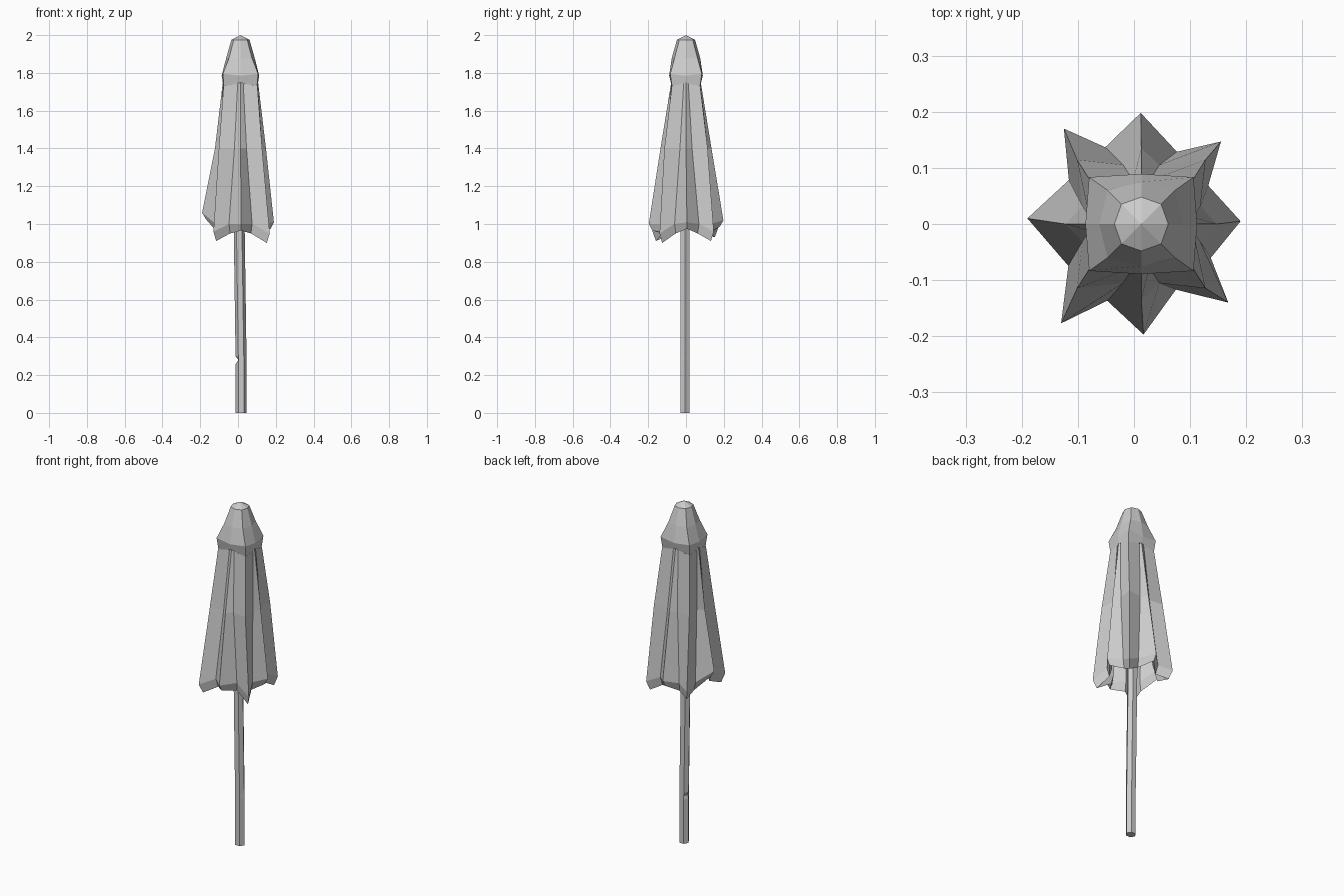
import bpy, bmesh, math
from mathutils import Vector

if "Cube" in bpy.data.objects:
    bpy.data.objects.remove(bpy.data.objects["Cube"], do_unlink=True)

grey = bpy.data.materials.new("plain grey")
grey.use_nodes = True
COLOUR = (0.6, 0.6, 0.6, 1)
grey.diffuse_color = COLOUR
grey.node_tree.nodes["Principled BSDF"].inputs["Base Color"].default_value = COLOUR

CX = 0.013  # the canopy leans slightly off centre


def loft(name, rings, cap_start=False, cap_end=False):
    """Skin a list of equal-length point rings into one flat-shaded object."""
    bm = bmesh.new()
    loops = [[bm.verts.new(p) for p in ring] for ring in rings]
    for a, b in zip(loops, loops[1:]):
        n = len(a)
        for i in range(n):
            j = (i + 1) % n
            bm.faces.new((a[i], a[j], b[j], b[i]))
    if cap_start:
        bm.faces.new(loops[0][::-1])
    if cap_end:
        bm.faces.new(loops[-1])
    bmesh.ops.recalc_face_normals(bm, faces=bm.faces)
    mesh = bpy.data.meshes.new(name)
    bm.to_mesh(mesh)
    bm.free()
    mesh.materials.append(grey)
    obj = bpy.data.objects.new(name, mesh)
    bpy.context.collection.objects.link(obj)
    return obj


def polar(r, degrees, z, sx=1.0, sy=1.0):
    a = math.radians(degrees)
    return Vector((CX + r * sx * math.cos(a), r * sy * math.sin(a), z))


def fold_ring(side, corner, valley, spread, z, sx=1.0, sy=1.0, drop=0.0):
    """Eight ridges with a valley between each; valleys hug the side ridges."""
    ring = []
    for k in range(8):
        is_side = k % 2 == 0
        ring.append(polar(side if is_side else corner, k * 45,
                          z if is_side else z - drop, sx, sy))
        angle = k * 45 + (spread if is_side else 45 - spread)
        ring.append(polar(valley, angle, z - drop * 0.3, sx, sy))
    return ring


# Hem of the canopy: ridge tips, and the valleys that follow them
tips = [(0.19, 0.005, 1.01), (0.155, 0.147, 0.96), (0.012, 0.198, 1.02),
        (-0.125, 0.17, 0.98), (-0.19, 0.01, 1.06), (-0.13, -0.177, 0.96),
        (0.017, -0.197, 1.0), (0.168, -0.14, 0.95)]
valleys = [(0.147, 0.076), (0.085, 0.143), (-0.057, 0.152), (-0.129, 0.087),
           (-0.13, -0.083), (-0.053, -0.152), (0.083, -0.13), (0.152, -0.067)]
hem = []
for tip, (x, y) in zip(tips, valleys):
    hem += [Vector(tip), Vector((x * 0.9, y * 0.9, 1.0))]


def inset(points, scale, dz_side, dz_corner, dz_valley):
    out = []
    for i, p in enumerate(points):
        dz = dz_valley if i % 2 else (dz_corner if i % 4 == 2 else dz_side)
        out.append(Vector((CX + (p.x - CX) * scale, p.y * scale, p.z + dz)))
    return out


lip = inset(hem, 0.9, -0.035, -0.05, -0.05)
lining = inset(hem, 0.8, 0.0, 0.0, 0.0)
shoulder = fold_ring(0.085, 0.115, 0.085, 9, 1.75, 1.1, 0.92, 0.02)
middle = fold_ring(0.135, 0.162, 0.11, 17, 1.4)
inner_middle = inset(middle, 0.85, 0, 0, 0)
inner_top = inset(shoulder, 0.8, 0, 0, 0)
loft("canopy", [inner_top, inner_middle, lining, lip, hem, middle, shoulder],
     cap_start=True, cap_end=True)


# Cap over the top of the canopy
def cap_ring(side, corner, z, drop, sx=1.0, sy=1.0):
    return [polar(corner if k % 2 else side, k * 45, z - (drop if k % 2 else 0), sx, sy)
            for k in range(8)]


cap = loft("top_cap", [
    cap_ring(0.085, 0.112, 1.75, 0.03, 1.1, 0.92),
    cap_ring(0.093, 0.123, 1.785, -0.01, 1.07, 0.96),
    cap_ring(0.075, 0.085, 1.88, 0.0),
    cap_ring(0.048, 0.05, 1.975, 0.0),
    [Vector((CX, 0, 2.0))] * 8,
], cap_start=True)
bm = bmesh.new()
bm.from_mesh(cap.data)
bmesh.ops.remove_doubles(bm, verts=bm.verts, dist=0.0005)
bmesh.ops.recalc_face_normals(bm, faces=bm.faces)
bm.to_mesh(cap.data)
bm.free()


# Six-sided pole with a small nick on one side, leaning slightly
def pole_ring(z, x, nick=0.0):
    ring = []
    for k in range(6):
        a = math.radians(60 * k)
        dx = nick if k == 3 else 0.0
        ring.append(Vector((x + 0.029 * math.cos(a) + dx, -0.006 + 0.027 * math.sin(a), z)))
    return ring


loft("pole", [pole_ring(0, 0.017), pole_ring(0.26, 0.017), pole_ring(0.28, 0.017, 0.014),
              pole_ring(0.3, 0.016), pole_ring(1.0, 0.006), pole_ring(1.7, 0.01)],
     cap_start=True, cap_end=True)
